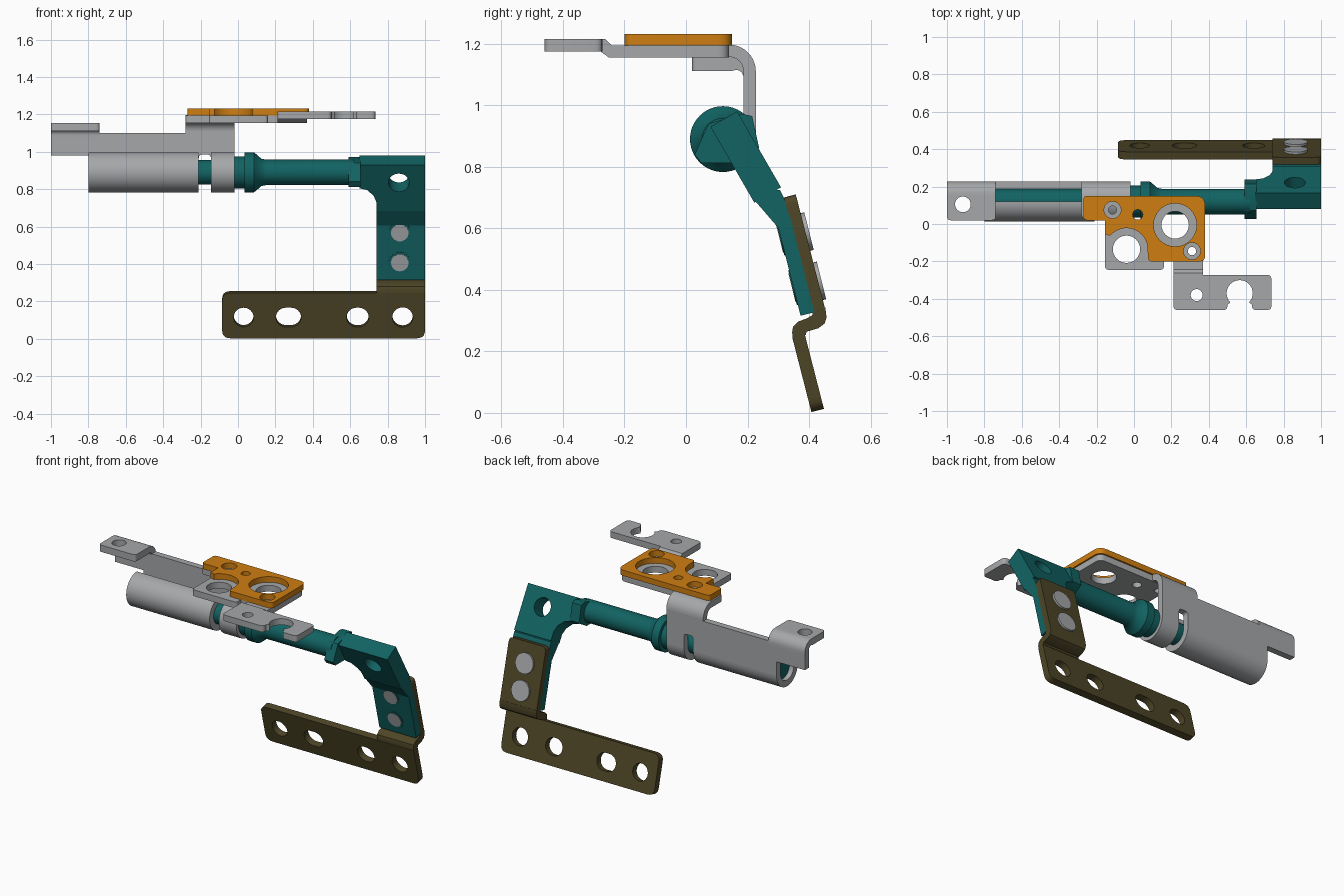
import bpy, bmesh, math
from mathutils import Matrix, Vector


def material(name, rgb):
    m = bpy.data.materials.new(name)
    m.diffuse_color = (*rgb, 1)
    return m


GREY = material("steel grey", (0.38, 0.39, 0.40))
TEAL = material("dark teal", (0.006, 0.125, 0.125))
OLIVE = material("olive brown", (0.075, 0.06, 0.02))
ORANGE = material("orange", (0.62, 0.21, 0.006))


def finish(name, bm, mat, matrix=Matrix()):
    bmesh.ops.remove_doubles(bm, verts=bm.verts, dist=0.0002)
    bmesh.ops.transform(bm, matrix=matrix, verts=bm.verts)
    bmesh.ops.recalc_face_normals(bm, faces=bm.faces)
    me = bpy.data.meshes.new(name)
    bm.to_mesh(me)
    bm.free()
    me.materials.append(mat)
    ob = bpy.data.objects.new(name, me)
    bpy.context.collection.objects.link(ob)
    bpy.ops.object.select_all(action='DESELECT')
    ob.select_set(True)
    bpy.context.view_layer.objects.active = ob
    bpy.ops.object.shade_smooth_by_angle(angle=math.radians(32))
    return ob


def arc(cx, cy, r, a0, a1, n=16):
    angles = [math.radians(a0 + (a1 - a0) * i / n) for i in range(n + 1)]
    return [(cx + r * math.cos(a), cy + r * math.sin(a)) for a in angles]


def circle(cx, cy, r):
    return arc(cx, cy, r, 0, 360, 32)[:-1]


def slot(cx, cy, half, r):
    return arc(cx + half, cy, r, -90, 90) + arc(cx - half, cy, r, 90, 270)


def rounded(pts):
    """Round each corner that carries a third value."""
    out = []
    for i, p in enumerate(pts):
        if len(p) == 2:
            out.append(p)
            continue
        c = Vector(p[:2])
        a = c + (Vector(pts[i - 1][:2]) - c).normalized() * p[2]
        b = c + (Vector(pts[(i + 1) % len(pts)][:2]) - c).normalized() * p[2]
        for k in range(6):
            t = k / 5
            out.append(tuple(a * (1 - t) ** 2 + c * 2 * t * (1 - t) + b * t * t))
    return out


def plate(name, loops, depth, matrix, mat):
    """Flat outline with holes, thickened about its own plane."""
    cu = bpy.data.curves.new(name, 'CURVE')
    cu.dimensions, cu.fill_mode, cu.extrude = '2D', 'BOTH', depth / 2
    for loop in loops:
        sp = cu.splines.new('POLY')
        pts = rounded(loop)
        sp.points.add(len(pts) - 1)
        for q, p in zip(sp.points, pts):
            q.co = (p[0], p[1], 0, 1)
        sp.use_cyclic_u = True
    tmp = bpy.data.objects.new("outline", cu)
    bpy.context.collection.objects.link(tmp)
    dg = bpy.context.evaluated_depsgraph_get()
    me = bpy.data.meshes.new_from_object(tmp.evaluated_get(dg))
    bm = bmesh.new()
    bm.from_mesh(me)
    bpy.data.objects.remove(tmp)
    bpy.data.curves.remove(cu)
    bpy.data.meshes.remove(me)
    return finish(name, bm, mat, matrix)


def bar(name, loop, x0, x1, mat):
    """Side profile in y and z, swept from x0 to x1."""
    m = Matrix(((0, 0, 1, (x0 + x1) / 2), (1, 0, 0, 0), (0, 1, 0, 0), (0, 0, 0, 1)))
    return plate(name, [loop], x1 - x0, m, mat)


def tilted(y, z, deg, off=0.0):
    return (Matrix.Translation((0, y, z)) @ Matrix.Rotation(math.radians(deg), 4, 'X')
            @ Matrix.Translation((0, 0, off)))


def level(z):
    return Matrix.Translation((0, 0, z))


AY, AZ = 0.12, 0.89  # hinge axis


def lathe(name, profile, mat):
    bm = bmesh.new()
    vs = [bm.verts.new((x, 0, r)) for x, r in profile]
    es = [bm.edges.new(e) for e in zip(vs, vs[1:])]
    bmesh.ops.spin(bm, geom=vs + es, cent=(0, 0, 0), axis=(1, 0, 0),
                   angle=math.tau, steps=40)
    return finish(name, bm, mat, Matrix.Translation((0, AY, AZ)))


# Rolled barrel and knuckle, open at the top rear
curl = arc(AY, AZ, 0.107, 0, -270, 36) + arc(AY, AZ, 0.067, -270, 0, 36)
bar("barrel", curl, -0.8, -0.21, GREY)
bar("knuckle", curl, -0.145, -0.02, GREY)

# Upright wall behind the barrel
plate("rear_wall", [[(-1, 0.98), (-0.8, 0.98), (-0.8, 0.89), (-0.21, 0.89),
                     (-0.21, 0.985, 0.02), (-0.145, 0.985, 0.02), (-0.145, 0.89),
                     (-0.02, 0.89), (-0.02, 1.11), (-0.28, 1.11), (-0.28, 1.1),
                     (-0.74, 1.1), (-0.74, 1.07), (-1, 1.07)]],
      0.04, tilted(0.207, 0, 90), GREY)

# Bent end tab: bend plus drilled flat
bar("end_tab_bend", [(0.227, 1.07)] + arc(0.162, 1.09, 0.065, 0, 90, 8)
    + [(0.15, 1.155), (0.15, 1.112)] + arc(0.162, 1.09, 0.025, 90, 0, 8) + [(0.187, 1.07)],
    -1, -0.74, GREY)
plate("end_tab", [[(-1, 0.15), (-1, 0.02, 0.02), (-0.74, 0.02, 0.02), (-0.74, 0.15)],
                  circle(-0.915, 0.105, 0.042)], 0.043, level(1.1335), GREY)

# Neck bending from wall into main plate
bar("neck_bend", arc(0.14, 1.11, 0.087, 0, 90, 10) + arc(0.14, 1.11, 0.047, 90, 0, 10),
    -0.28, -0.02, GREY)

# Main mounting plate with its holes
plate("main_plate", [[(-0.28, 0.14), (-0.28, 0.03, 0.02), (-0.155, 0.03),
                      (-0.155, -0.245, 0.02), (0.16, -0.245, 0.02), (0.16, -0.2),
                      (0.21, -0.2), (0.21, -0.23), (0.37, -0.23), (0.37, 0.14, 0.04)],
                     circle(-0.04, -0.135, 0.073), circle(0.22, -0.005, 0.073),
                     circle(-0.115, 0.075, 0.022), circle(0.31, -0.145, 0.022),
                     circle(0.02, 0.05, 0.027)], 0.04, level(1.175), GREY)

# Orange cover plate, scooped round the left hole
plate("cover_plate", [[(-0.27, 0.15, 0.02), (-0.27, 0.02, 0.02), (-0.155, 0.02),
                       (-0.155, -0.055)] + arc(-0.04, -0.135, 0.113, 140, 0)
                      + [(0.075, -0.2, 0.02), (0.38, -0.2, 0.03), (0.38, 0.15, 0.05)],
                      circle(0.22, -0.005, 0.115), circle(-0.115, 0.075, 0.045),
                      circle(0.31, -0.145, 0.045), circle(0.02, 0.05, 0.027)],
      0.036, level(1.213), ORANGE)

# Stepped front hook
bar("hook_step", [(-0.228, 1.155), (-0.25, 1.155), (-0.278, 1.175), (-0.278, 1.215),
                  (-0.262, 1.215), (-0.242, 1.195), (-0.228, 1.195)], 0.21, 0.37, GREY)
plate("front_hook", [[(0.21, -0.272), (0.21, -0.46, 0.025), (0.5, -0.46, 0.025),
                      (0.5, -0.43)] + arc(0.565, -0.37, 0.07, 225, -45, 24)
                     + [(0.63, -0.43), (0.63, -0.46, 0.025), (0.735, -0.46, 0.025),
                        (0.735, -0.272, 0.025)], circle(0.335, -0.38, 0.032)],
      0.04, level(1.195), GREY)

# Turned shaft with collar
lathe("shaft", [(-0.77, 0), (-0.77, 0.066), (-0.02, 0.066), (-0.02, 0.085), (0.035, 0.085),
                (0.035, 0.107), (0.085, 0.107), (0.1, 0.095), (0.125, 0.073),
                (0.15, 0.068), (0.62, 0.068), (0.62, 0)], TEAL)

# Hub and cranked arm
bar("arm_hub", [(0.073, 0.94), (0.18, 0.972), (0.215, 0.965), (0.238, 0.86),
                (0.16, 0.812), (0.05, 0.812), (0.028, 0.84)], 0.59, 0.655, TEAL)
plate("upper_arm", [[(0.65, 0), (1, 0), (1, -0.285), (0.74, -0.285), (0.74, -0.23),
                     (0.725, -0.19), (0.69, -0.155), (0.65, -0.145)],
                    circle(0.86, -0.11, 0.056)], 0.1, tilted(0.123, 0.955, 120), TEAL)
bar("arm_knee", [(0.222, 0.692), (0.25, 0.73), (0.306, 0.724), (0.318, 0.70), (0.342, 0.615),
                 (0.297, 0.605)], 0.74, 1.0, TEAL)
plate("lower_arm", [[(0.74, 0.01), (0.74, -0.305), (1, -0.305), (1, 0.01)]],
      0.046, tilted(0.32, 0.617, 104.2), TEAL)

# Rivets through both plates
for i, v in enumerate((-0.045, -0.21)):
    plate(f"rivet_front_{i}", [circle(0.865, v, 0.058)], 0.004,
          tilted(0.32, 0.617, 104.2, 0.024), TEAL)
    plate(f"rivet_shank_{i}", [circle(0.865, v, 0.047)], 0.03,
          tilted(0.32, 0.617, 104.2, 0.013), GREY)
    plate(f"rivet_head_{i}", [circle(0.865, v, 0.063)], 0.02,
          tilted(0.32, 0.617, 104.2, -0.061), GREY)

# Olive mounting strip with riveted flange
plate("flange", [[(0.74, 0, 0.03), (0.74, -0.385), (1, -0.385), (1, 0, 0.03)]],
      0.041, tilted(0.337, 0.705, 104.4), OLIVE)
bar("flange_bend", [(0.413, 0.335), (0.411, 0.318), (0.395, 0.308), (0.365, 0.297),
                    (0.348, 0.28), (0.345, 0.262), (0.347, 0.245), (0.389, 0.253),
                    (0.392, 0.264), (0.43, 0.275), (0.45, 0.29), (0.457, 0.31),
                    (0.453, 0.342)], 0.74, 1.0, OLIVE)
plate("mounting_strip", [[(-0.085, 0.25, 0.045), (-0.085, 0, 0.045), (1, 0, 0.045), (1, 0.25)],
                         circle(0.03, 0.116, 0.053), slot(0.27, 0.116, 0.014, 0.053),
                         slot(0.64, 0.116, 0.006, 0.053), circle(0.88, 0.116, 0.055)],
      0.042, tilted(0.428, 0.008, 104.4), OLIVE)
